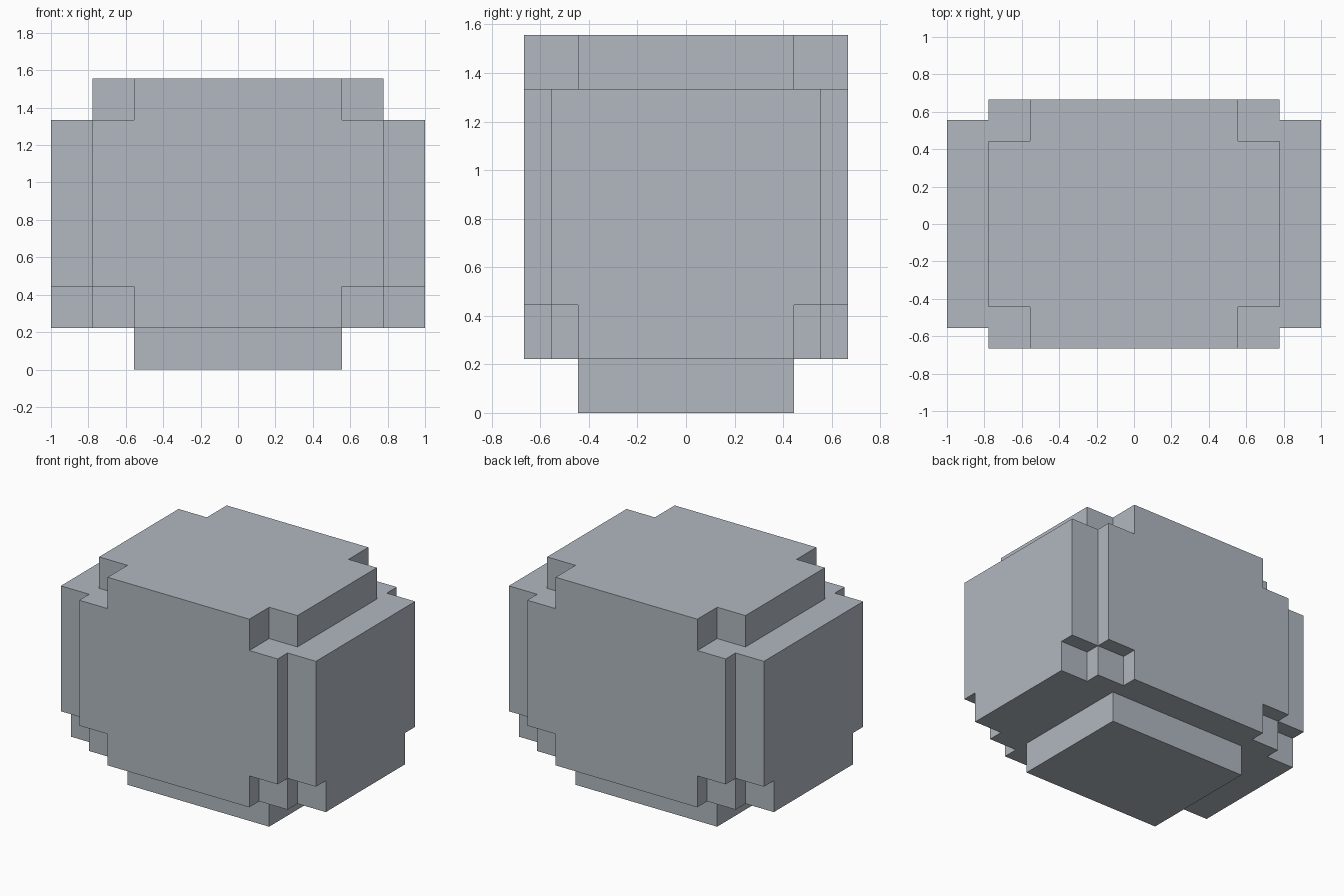
import bpy
import bmesh
import math
from mathutils import Vector

cube = bpy.data.objects.get("Cube")
if cube:
    bpy.data.objects.remove(cube, do_unlink=True)

UNIT = 1 / 9  # one step of the blocky body

# Centred blocks in units: half width, half depth, bottom, top
BLOCKS = [
    (5, 4, 0, 2),      # base
    (9, 4, 2, 4),      # lower side slabs
    (7, 5, 2, 4),      # lower core
    (5, 6, 2, 4),      # lower front and back slabs
    (9, 5, 4, 12),     # side slabs
    (7, 6, 4, 12),     # front and back slabs
    (7, 4, 12, 14),    # lid, wide
    (5, 6, 12, 14),    # lid, deep
]


def filled(p):
    return any(abs(p.x) < w and abs(p.y) < d and lo < p.z < hi
               for w, d, lo, hi in BLOCKS)


def cuts(values):
    values = sorted(set(values))
    return list(zip(values, values[1:]))


def mirrored(values):
    return [s * v for v in values for s in (-1, 1)]


def build_shell(name, material):
    """Joins the blocks into one closed skin without inner walls."""
    spans = (cuts(mirrored([b[0] for b in BLOCKS])),
             cuts(mirrored([b[1] for b in BLOCKS])),
             cuts([z for b in BLOCKS for z in b[2:]]))
    bm = bmesh.new()
    for sx in spans[0]:
        for sy in spans[1]:
            for sz in spans[2]:
                cell = (sx, sy, sz)
                mid = Vector([sum(s) / 2 for s in cell])
                if not filled(mid):
                    continue
                for axis in range(3):
                    u, v = (axis + 1) % 3, (axis + 2) % 3
                    for side in (0, 1):
                        probe = mid.copy()
                        probe[axis] = cell[axis][side] + (side - 0.5) * 0.5
                        if filled(probe):
                            continue
                        corners = []
                        for a, b in ((0, 0), (1, 0), (1, 1), (0, 1)):
                            co = Vector()
                            co[axis] = cell[axis][side]
                            co[u], co[v] = cell[u][a], cell[v][b]
                            corners.append(bm.verts.new(co * UNIT))
                        bm.faces.new(corners if side else corners[::-1])
    bmesh.ops.remove_doubles(bm, verts=bm.verts[:], dist=UNIT / 100)
    bmesh.ops.dissolve_limit(bm, angle_limit=math.radians(1),
                             verts=bm.verts[:], edges=bm.edges[:])
    mesh = bpy.data.meshes.new(name)
    bm.to_mesh(mesh)
    bm.free()
    mesh.materials.append(material)
    obj = bpy.data.objects.new(name, mesh)
    bpy.context.collection.objects.link(obj)
    return obj


# Single blue grey colour
grey = bpy.data.materials.new("blue_grey")
grey.use_nodes = True
colour = (0.44, 0.48, 0.53, 1)
grey.diffuse_color = colour
grey.node_tree.nodes["Principled BSDF"].inputs["Base Color"].default_value = colour

build_shell("stepped_block_body", grey)
